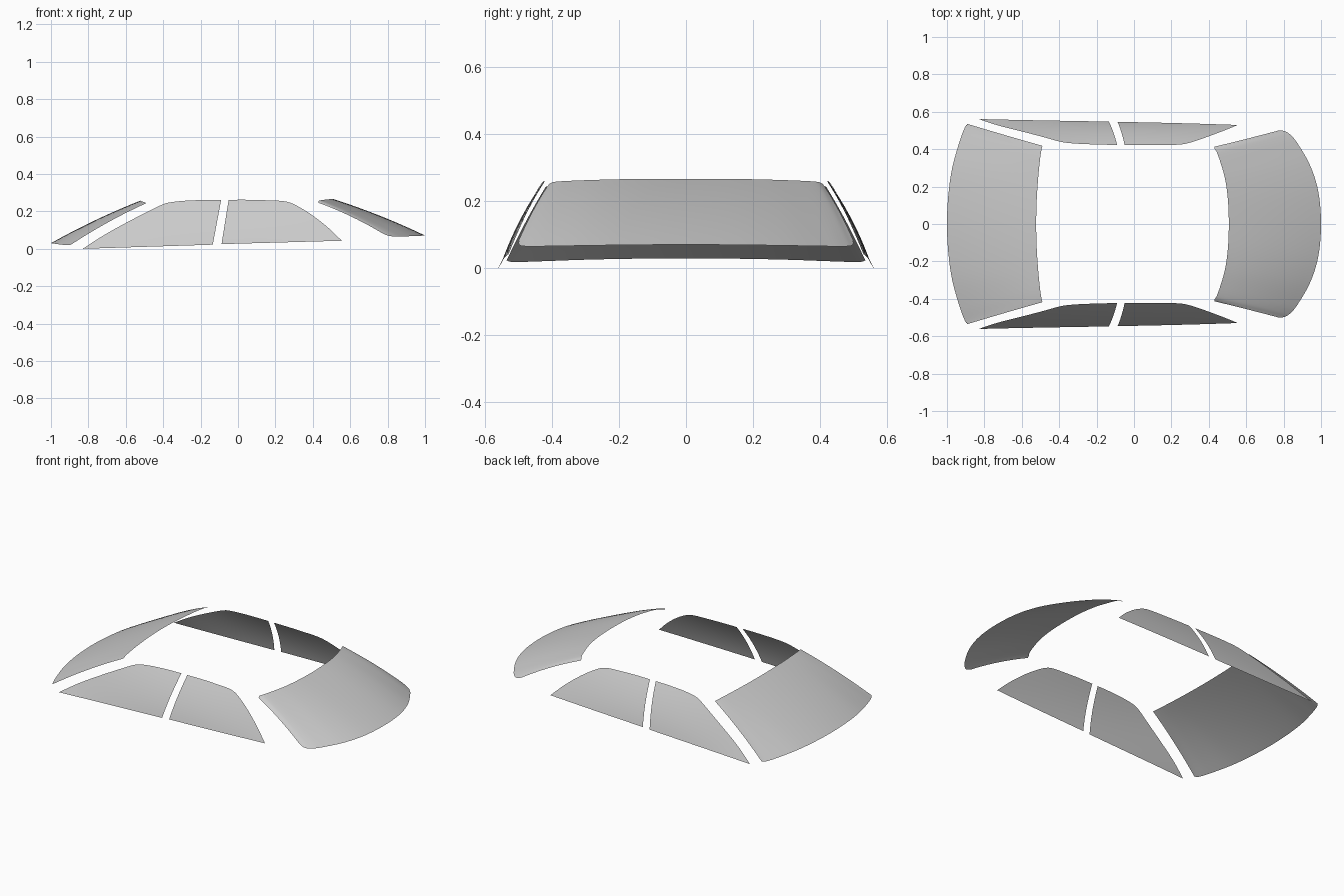
import bpy, bmesh
from mathutils import Vector

if "Cube" in bpy.data.objects:
    bpy.data.objects.remove(bpy.data.objects["Cube"])


def curve(points, n):
    """Sample n+1 points of a smooth curve through the given points."""
    p = [Vector(q) for q in points]
    p = [2 * p[0] - p[1]] + p + [2 * p[-1] - p[-2]]
    spans, out = len(p) - 3, []
    for k in range(n + 1):
        f = k / n * spans
        i = min(int(f), spans - 1)
        t = f - i
        a, b, c, d = p[i:i + 4]
        out.append(0.5 * (2 * b + (c - a) * t + (2 * a - 5 * b + 4 * c - d) * t * t
                          + (3 * b - a - 3 * c + d) * t ** 3))
    return out


def pane(name, low, high, rows, shape, outward):
    """Loft a glass sheet between two edges; shape(point, v) adds curvature."""
    bm = bmesh.new()
    grid = []
    for r in range(rows + 1):
        v = r / rows
        grid.append([bm.verts.new(shape(a.lerp(b, v), v)) for a, b in zip(low, high)])
    for r in range(rows):
        for c in range(len(low) - 1):
            bm.faces.new((grid[r][c], grid[r][c + 1], grid[r + 1][c + 1], grid[r + 1][c]))
    bmesh.ops.remove_doubles(bm, verts=bm.verts, dist=1e-4)
    bm.normal_update()
    if sum((f.normal * f.calc_area() for f in bm.faces), Vector()).dot(Vector(outward)) < 0:
        bmesh.ops.reverse_faces(bm, faces=bm.faces)
    for f in bm.faces:
        f.smooth = True
    me = bpy.data.meshes.new(name)
    bm.to_mesh(me)
    bm.free()
    ob = bpy.data.objects.new(name, me)
    bpy.context.collection.objects.link(ob)


def mirrored(half):
    """Full edge across the car from its +y half (first point on y = 0)."""
    return [(x, -y, z) for x, y, z in half[:0:-1]] + half


def bulge(dx, dz):
    return lambda p, v: p + Vector((dx, 0, dz)) * (4 * v * (1 - v))


# Windshield
low = mirrored([(-1, 0, .03), (-.993, .15, .029), (-.972, .3, .026),
                (-.933, .44, .021), (-.905, .515, .019), (-.89, .535, .024)])
high = mirrored([(-.523, 0, .257), (-.52, .13, .256), (-.512, .25, .253),
                 (-.503, .34, .25), (-.496, .39, .247), (-.49, .418, .244)])
pane("windshield", curve(low, 40), curve(high, 40), 10, bulge(-.004, .008), (-1, 0, 1))

# Rear window with rounded lower corners
low = mirrored([(1, 0, .071), (.986, .17, .07), (.943, .31, .068), (.875, .43, .066),
                (.835, .478, .066), (.803, .497, .07), (.77, .499, .084)])
high = mirrored([(.507, 0, .267), (.502, .13, .267), (.487, .24, .265), (.462, .33, .262),
                 (.442, .385, .259), (.43, .403, .255), (.43, .413, .246)])
pane("rear_window", curve(low, 60), curve(high, 60), 10, bulge(.004, .008), (1, 0, 1))


# Side windows, drawn as x/z outlines laid on the curved flank
def flank(side):
    def shape(p, v):
        s = p.z / .262
        y = .553 - .01 * p.x - .131 * s + (.055 - .1 * p.x ** 2) * s * (1 - s)
        return Vector((p.x, side * y, p.z))
    return shape


front_low = [(-.83, 0, 0), (-.135, 0, .022)]
front_high = [(-.83, 0, 0), (-.72, 0, .071), (-.6, 0, .138), (-.49, 0, .195), (-.40, 0, .238),
              (-.35, 0, .25), (-.28, 0, .257), (-.18, 0, .261), (-.09, 0, .262)]
back_low = [(-.088, 0, .025), (.555, 0, .043)]
back_high = [(-.05, 0, .262), (.06, 0, .262), (.16, 0, .259), (.23, 0, .256), (.28, 0, .246),
             (.34, 0, .216), (.41, 0, .17), (.485, 0, .11), (.555, 0, .043)]
for side, label in ((-1, "near"), (1, "far")):
    for part, lo, hi in (("front_side_window", front_low, front_high),
                         ("rear_side_window", back_low, back_high)):
        pane(f"{part}_{label}", curve(lo, 32), curve(hi, 32), 10, flank(side), (0, side, 0))
